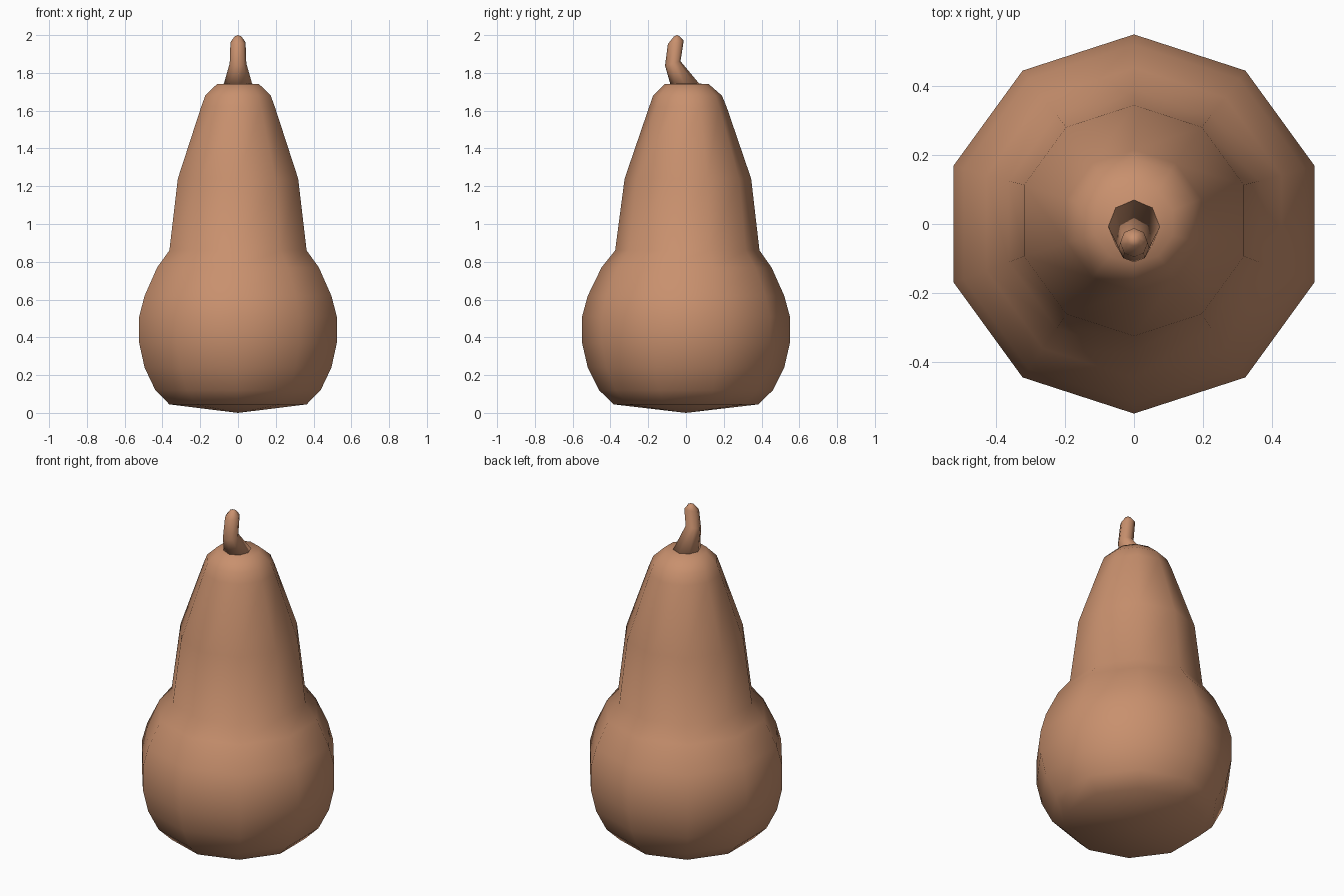
import bpy, bmesh, math

if "Cube" in bpy.data.objects:
    bpy.data.objects.remove(bpy.data.objects["Cube"])

skin = bpy.data.materials.new("tan_skin")
skin.diffuse_color = (0.58, 0.28, 0.155, 1)
skin.use_nodes = True
skin.node_tree.nodes["Principled BSDF"].inputs["Base Color"].default_value = skin.diffuse_color


def loft(name, rings, sides, bottom, top):
    """Skin rings of (y centre, z centre, radius x, radius y, z tilt) between two poles."""
    bm = bmesh.new()
    loops = []
    for cy, cz, rx, ry, tilt in rings:
        loop = []
        for i in range(sides):
            a = math.pi / 2 + 2 * math.pi * i / sides
            s = math.sin(a)
            loop.append(bm.verts.new((rx * math.cos(a), cy + ry * s, cz + tilt * s)))
        loops.append(loop)
    low = bm.verts.new((0, *bottom))
    high = bm.verts.new((0, *top))
    for i in range(sides):
        j = (i + 1) % sides
        bm.faces.new((low, loops[0][j], loops[0][i]))
        bm.faces.new((high, loops[-1][i], loops[-1][j]))
        for a, b in zip(loops, loops[1:]):
            bm.faces.new((a[i], a[j], b[j], b[i]))
    bmesh.ops.recalc_face_normals(bm, faces=bm.faces)
    for f in bm.faces:
        f.smooth = True
    mesh = bpy.data.meshes.new(name)
    bm.to_mesh(mesh)
    bm.free()
    mesh.materials.append(skin)
    obj = bpy.data.objects.new(name, mesh)
    bpy.context.collection.objects.link(obj)
    return obj


# Ten-sided gourd body: (radius, height, y offset)
profile = [(0.382, 0.045, 0), (0.46, 0.12, 0), (0.52, 0.24, 0), (0.55, 0.37, 0),
           (0.55, 0.51, 0), (0.52, 0.62, 0), (0.45, 0.77, 0.003), (0.382, 0.86, 0.007),
           (0.335, 1.24, 0.01), (0.205, 1.62, 0.01), (0.182, 1.68, 0.008), (0.118, 1.74, 0.003)]
loft("gourd_body", [(y, z, r, r, 0) for r, z, y in profile], 10, (0, 0), (0, 1.748))

# Crooked stem, flared at the base and kinked backwards near the top
loft("stem",
     [(-0.005, 1.738, 0.076, 0.076, 0.004),
      (-0.07, 1.85, 0.044, 0.041, 0.012),
      (-0.054, 1.962, 0.04, 0.042, 0.009),
      (-0.048, 1.993, 0.018, 0.016, 0)],
     8, (0, 1.735), (-0.048, 2.0))
